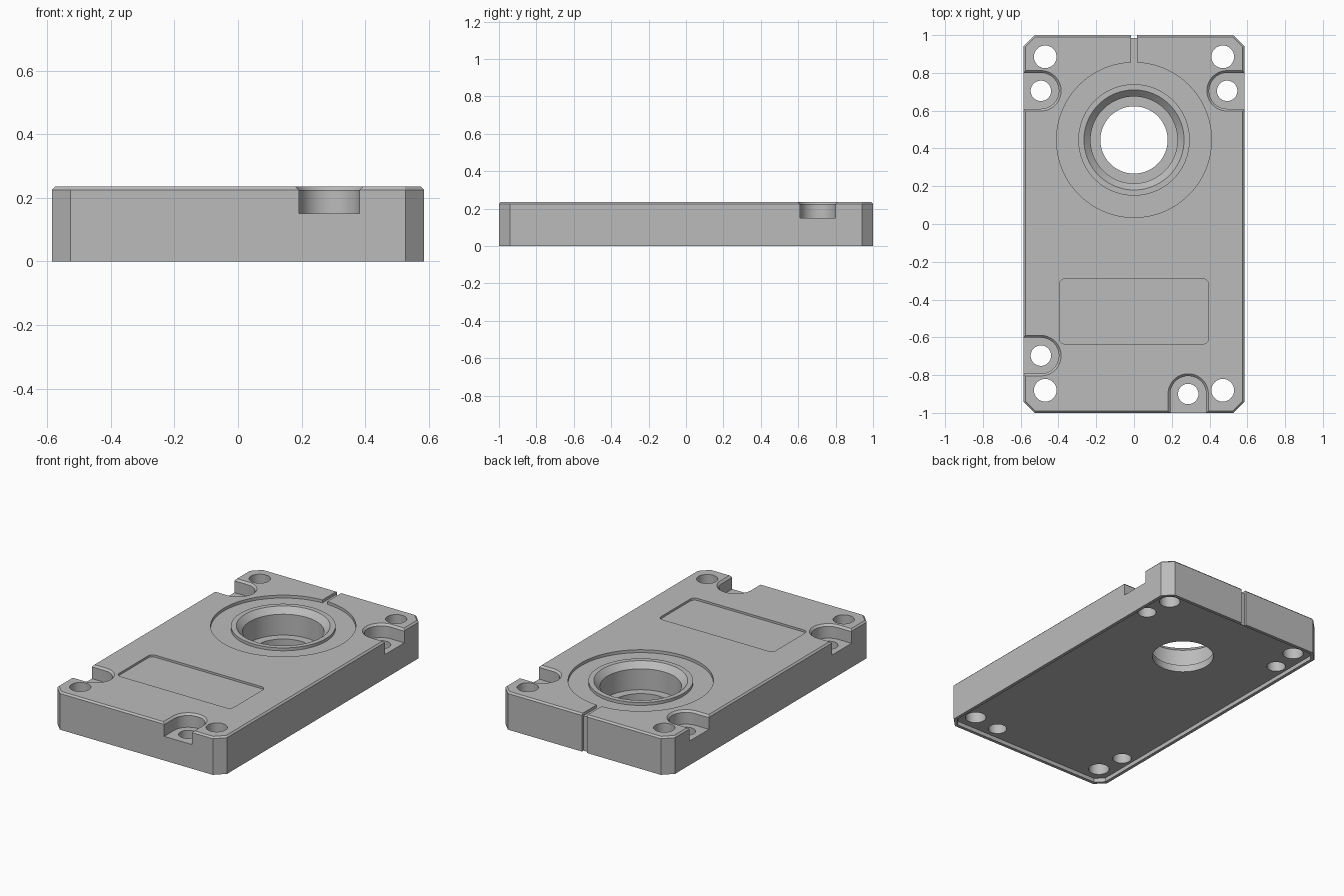
import bpy, bmesh
from math import sin, cos, pi, radians, sqrt

cube = bpy.data.objects.get("Cube")
if cube:
    bpy.data.objects.remove(cube, do_unlink=True)

HALF_X, HALF_Y, TOP = 0.585, 1.0, 0.235
BORE_Y = 0.445
RECESS_Z = 0.217

metal = bpy.data.materials.new("cast grey")
metal.use_nodes = True
grey = (0.5, 0.5, 0.5, 1)
metal.diffuse_color = grey
metal.node_tree.nodes["Principled BSDF"].inputs["Base Color"].default_value = grey


# Outlines, all counter-clockwise
def arc(x, y, r, start, end, n):
    return [(x + r * cos(radians(start + (end - start) * i / n)),
             y + r * sin(radians(start + (end - start) * i / n))) for i in range(n + 1)]


def circle(x, y, r, n=64):
    return arc(x, y, r, 0, 360, n)[:-1]


def clipped_rect(inset):
    x, y, c = HALF_X - inset, HALF_Y - inset, 0.058 - inset * (2 - sqrt(2))
    return [(x, c - y), (x, y - c), (x - c, y), (c - x, y),
            (-x, y - c), (-x, c - y), (c - x, -y), (x - c, -y)]


def rounded_rect(x0, x1, y0, y1, r):
    pts = []
    for i, (x, y) in enumerate([(x1 - r, y1 - r), (x0 + r, y1 - r),
                                (x0 + r, y0 + r), (x1 - r, y0 + r)]):
        pts += arc(x, y, r, 90 * i, 90 * i + 90, 8)
    return pts


def rect(x0, x1, y0, y1):
    return [(x0, y0), (x1, y0), (x1, y1), (x0, y1)]


def open_pocket(x, y, r, heading):
    # round end plus straight legs running out past the plate edge
    pts = arc(x, y, r, heading + 90, heading + 270, 32)
    dx, dy = 0.3 * cos(radians(heading)), 0.3 * sin(radians(heading))
    return pts + [(pts[-1][0] + dx, pts[-1][1] + dy), (pts[0][0] + dx, pts[0][1] + dy)]


def loft(name, layers, ring=False):
    """Skin a stack of (outline, z) layers; ring joins last to first."""
    bm = bmesh.new()
    loops = [[bm.verts.new((x, y, z)) for x, y in pts] for pts, z in layers]
    pairs = list(zip(loops, loops[1:]))
    if ring:
        pairs.append((loops[-1], loops[0]))
    else:
        bm.faces.new(loops[0][::-1])
        bm.faces.new(loops[-1])
    for a, b in pairs:
        for i in range(len(a)):
            j = (i + 1) % len(a)
            bm.faces.new((a[i], a[j], b[j], b[i]))
    bmesh.ops.recalc_face_normals(bm, faces=bm.faces)
    mesh = bpy.data.meshes.new(name)
    bm.to_mesh(mesh)
    bm.free()
    mesh.materials.append(metal)
    obj = bpy.data.objects.new(name, mesh)
    bpy.context.collection.objects.link(obj)
    return obj


def prism(name, outline, z0, z1=0.4):
    return loft(name, [(outline, z0), (outline, z1)])


# Plate with clipped corners and a chamfered top edge
plate = loft("cover_plate", [(clipped_rect(0), 0), (clipped_rect(0), TOP - 0.01),
                             (clipped_rect(0.01), TOP)])

# Shallow underside recess leaving a thin rim
cutters = [prism("underside_recess", clipped_rect(0.02), -0.1, 0.025)]

# Sunken ring around the bore, leaving a raised collar
cutters.append(loft("sunken_ring", [
    (circle(0, BORE_Y, r, 96), z) for r, z in
    [(0.41, RECESS_Z), (0.41, 0.4), (0.295, 0.4), (0.295, RECESS_Z)]], ring=True))

# Stepped bore with a tapered mouth
cutters.append(loft("stepped_bore", [
    (circle(0, BORE_Y, r, 96), z) for r, z in
    [(0.178, -0.1), (0.178, 0.07), (0.23, 0.07), (0.23, 0.2), (0.265, TOP), (0.265, 0.4)]]))

# Drain groove on top and slot down the back
cutters.append(prism("top_groove", rect(-0.017, 0.017, 0.8, 1.1), RECESS_Z))
cutters.append(prism("back_slot", rect(-0.017, 0.017, 0.985, 1.1), -0.1))

# Label recess
cutters.append(prism("label_recess", rounded_rect(-0.395, 0.395, -0.635, -0.29, 0.03), 0.222))

# Corner holes
for x in (-0.47, 0.47):
    for y in (-0.88, 0.885):
        cutters.append(prism("corner_hole", circle(x, y, 0.06), -0.1))

# Open bolt pockets with chamfered rims and through holes
for x, y, heading in [(-0.493, 0.705, 180), (0.493, 0.705, 0),
                      (-0.493, -0.697, 180), (0.287, -0.9, 270)]:
    cutters.append(loft("bolt_pocket", [
        (open_pocket(x, y, r, heading), z) for r, z in
        [(0.095, 0.15), (0.095, TOP - 0.012), (0.125, TOP + 0.018)]]))
    cutters.append(prism("bolt_hole", circle(x, y, 0.054), -0.1))

# Cut everything and bake the result
for cutter in cutters:
    cutter.hide_render = True
    mod = plate.modifiers.new(cutter.name, 'BOOLEAN')
    mod.operation = 'DIFFERENCE'
    mod.solver = 'EXACT'
    mod.object = cutter
bpy.context.view_layer.update()
baked = bpy.data.meshes.new_from_object(plate.evaluated_get(bpy.context.evaluated_depsgraph_get()))
plate.modifiers.clear()
plate.data = baked
for cutter in cutters:
    bpy.data.objects.remove(cutter, do_unlink=True)

bpy.ops.object.select_all(action='DESELECT')
plate.select_set(True)
bpy.context.view_layer.objects.active = plate
bpy.ops.object.shade_smooth_by_angle(angle=radians(30))
